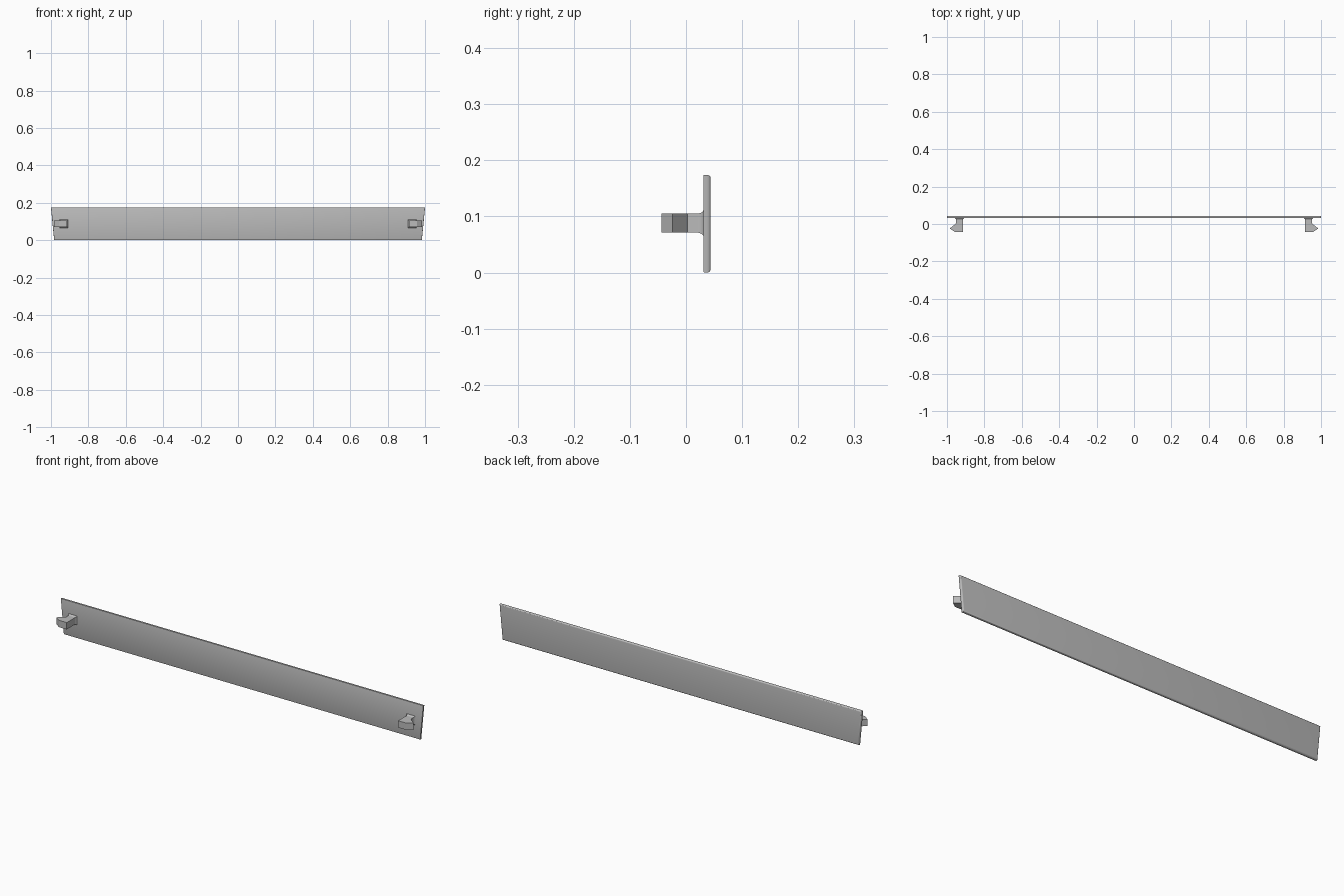
import bpy
import bmesh

cube = bpy.data.objects.get("Cube")
if cube:
    bpy.data.objects.remove(cube, do_unlink=True)

grey = bpy.data.materials.new("plain grey")
grey.use_nodes = True
colour = (0.5, 0.5, 0.5, 1)
grey.diffuse_color = colour
grey.node_tree.nodes["Principled BSDF"].inputs["Base Color"].default_value = colour


def finish(bm, name):
    bmesh.ops.recalc_face_normals(bm, faces=bm.faces)
    mesh = bpy.data.meshes.new(name)
    bm.to_mesh(mesh)
    bm.free()
    mesh.materials.append(grey)
    obj = bpy.data.objects.new(name, mesh)
    bpy.context.collection.objects.link(obj)
    bpy.ops.object.select_all(action="DESELECT")
    bpy.context.view_layer.objects.active = obj
    obj.select_set(True)
    bpy.ops.object.shade_smooth_by_angle(angle=0.6)
    return obj


def prism(points, offset):
    bm = bmesh.new()
    face = bm.faces.new([bm.verts.new(p) for p in points])
    new = bmesh.ops.extrude_face_region(bm, geom=[face])["geom"]
    verts = [v for v in new if isinstance(v, bmesh.types.BMVert)]
    bmesh.ops.translate(bm, verts=verts, vec=offset)
    return bm


def round_edges(bm, y, width, segments):
    edges = [e for e in bm.edges if all(abs(v.co.y - y) < 1e-4 for v in e.verts)]
    bmesh.ops.bevel(bm, geom=edges, offset=width, segments=segments,
                    profile=0.5, affect="EDGES")


# Long tapered panel, softly rounded around the back rim
FRONT, BACK = 0.031, 0.044
BOTTOM, TOP = 0.0, 0.174
outline = [(-0.983, BOTTOM), (0.983, BOTTOM), (1, TOP), (-1, TOP)]
panel = prism([(x, FRONT, z) for x, z in outline], (0, BACK - FRONT, 0))
round_edges(panel, BACK, 0.006, 4)
round_edges(panel, FRONT, 0.002, 2)
finish(panel, "panel")

# Snap clips with outward hooks and flared roots
hook = [(0.914, 0.033), (0.951, 0.033), (0.951, 0.003), (0.985, -0.024),
        (0.956, -0.044), (0.914, -0.044)]
flare = [(0.022, 0), (0.027, 0.0015), (0.03, 0.004), (0.032, 0.007)]
LOW, HIGH = 0.071, 0.105
for side, label in ((1, "left"), (-1, "right")):
    clip = prism([(side * x, y, LOW) for x, y in hook], (0, 0, HIGH - LOW))
    finish(clip, label + "_clip")

    root = bmesh.new()
    rings = []
    for y, grow in flare:
        x0, x1 = 0.914 - grow, 0.951 + grow
        z0, z1 = LOW - grow, HIGH + grow
        corners = [(x0, z0), (x1, z0), (x1, z1), (x0, z1)]
        rings.append([root.verts.new((side * x, y, z)) for x, z in corners])
    for a, b in zip(rings, rings[1:]):
        for i in range(4):
            j = (i + 1) % 4
            root.faces.new((a[i], a[j], b[j], b[i]))
    root.faces.new(rings[0])
    root.faces.new(rings[-1])
    finish(root, label + "_clip_root")
